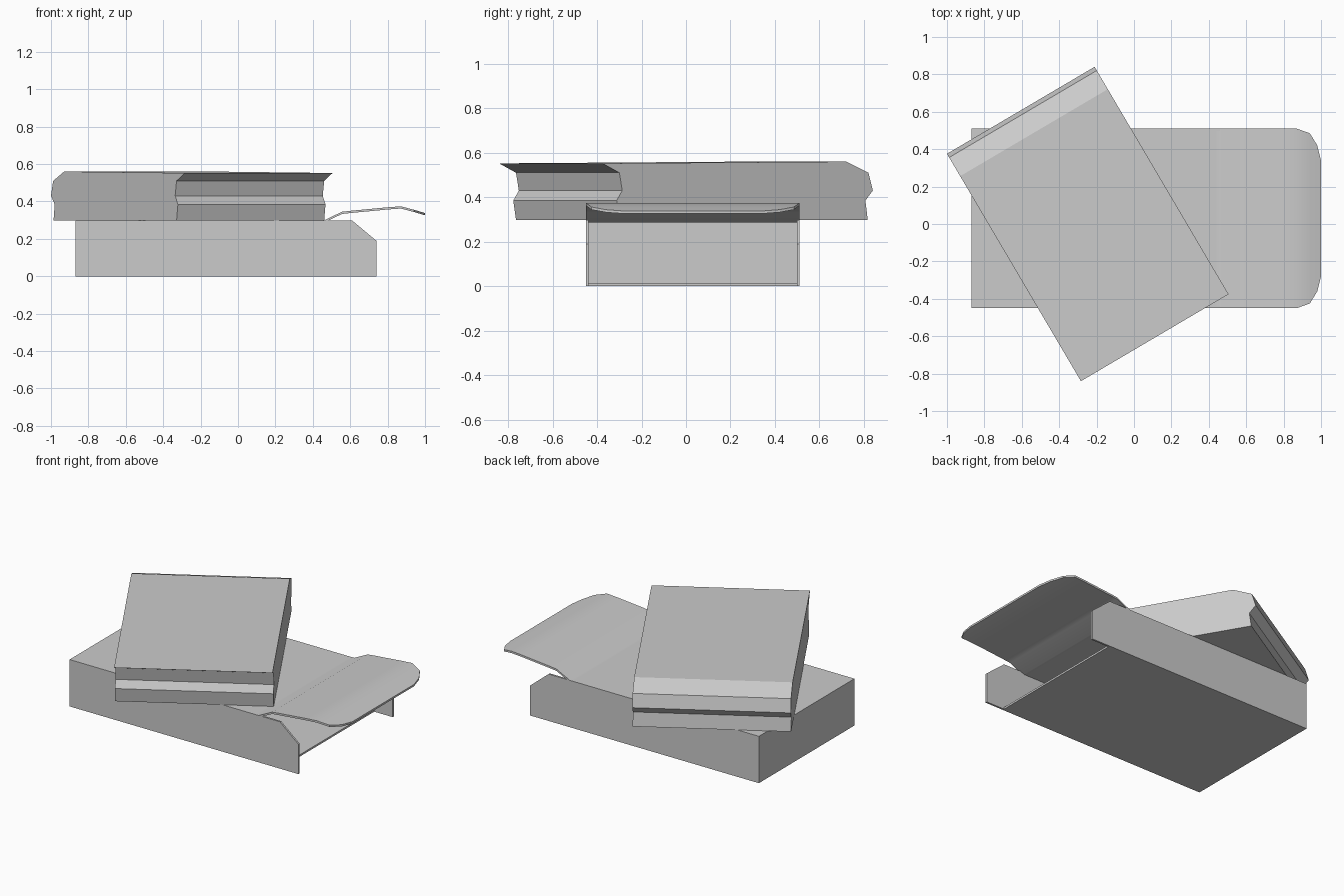
import bpy, bmesh
from math import radians
from mathutils import Matrix, Vector

if "Cube" in bpy.data.objects:
    bpy.data.objects.remove(bpy.data.objects["Cube"])

T = 0.012                      # cardboard thickness
X0, X1 = -0.87, 0.61           # box back end, box mouth
Y0, Y1 = -0.45, 0.51           # box sides
H = 0.298                      # box height


def finish(name, bm, matrix=None, smooth=False):
    bmesh.ops.recalc_face_normals(bm, faces=bm.faces)
    mesh = bpy.data.meshes.new(name)
    bm.to_mesh(mesh)
    bm.free()
    ob = bpy.data.objects.new(name, mesh)
    bpy.context.collection.objects.link(ob)
    if matrix:
        ob.matrix_world = matrix
    if smooth:
        bpy.context.view_layer.objects.active = ob
        ob.select_set(True)
        bpy.ops.object.shade_smooth_by_angle(angle=radians(30))
        ob.select_set(False)
    return ob


def extrude(name, points, vec, **kw):
    """Close a 3D outline and push it along vec."""
    bm = bmesh.new()
    face = bm.faces.new([bm.verts.new(p) for p in points])
    res = bmesh.ops.extrude_face_region(bm, geom=[face])
    verts = [g for g in res["geom"] if isinstance(g, bmesh.types.BMVert)]
    bmesh.ops.translate(bm, verts=verts, vec=vec)
    return finish(name, bm, **kw)


# Side walls, each running on into a tab with a cut corner
side = [(X0, 0), (0.74, 0), (0.74, 0.19), (X1, H), (X0, H)]
for name, y in (("box_front_wall", Y0), ("box_back_wall", Y1 - T)):
    extrude(name, [(x, y, z) for x, z in side], (0, T, 0))

# Bottom panel and closed end
extrude("box_bottom", [(X0, Y0 + T, 0), (X1, Y0 + T, 0),
                       (X1, Y1 - T, 0), (X0, Y1 - T, 0)], (0, 0, T))
extrude("box_end", [(X0, Y0 + T, T), (X0, Y1 - T, T),
                    (X0, Y1 - T, H - T), (X0, Y0 + T, H - T)], (T, 0, 0))

# Top panel continuing into the bent, round-cornered opening flap: x, z, inset
stations = [(X0, H, 0), (0.44, H, 0), (0.46, H, 0), (0.555, 0.345, 0),
            (0.60, 0.350, 0), (0.80, 0.369, 0), (0.87, 0.374, 0),
            (0.94, 0.356, 0.025), (0.98, 0.344, 0.09), (1.0, 0.338, 0.17)]
bm = bmesh.new()
rings = []
for x, z, inset in stations:
    a, b = Y0 + inset, Y1 - inset
    rings.append([bm.verts.new(p) for p in
                  ((x, a, z), (x, b, z), (x, b, z - T), (x, a, z - T))])
for r, s in zip(rings, rings[1:]):
    for i in range(4):
        j = (i + 1) % 4
        bm.faces.new((r[i], r[j], s[j], s[i]))
bm.faces.new(rings[0])
bm.faces.new(rings[-1])
finish("box_top_and_flap", bm, smooth=True)

# Deck of cards: uneven stack profile (along length, z), swept over card width
profile = [(-0.492, H), (-0.506, 0.385), (-0.477, 0.43), (-0.492, 0.51),
           (-0.580, 0.552), (0.692, 0.56), (0.808, 0.51), (0.831, 0.43),
           (0.792, 0.385), (0.804, H)]
extrude("card_stack", [(-0.671, v, z) for v, z in profile], (0.916, 0, 0),
        matrix=Matrix.Rotation(radians(30.5), 4, 'Z'))
